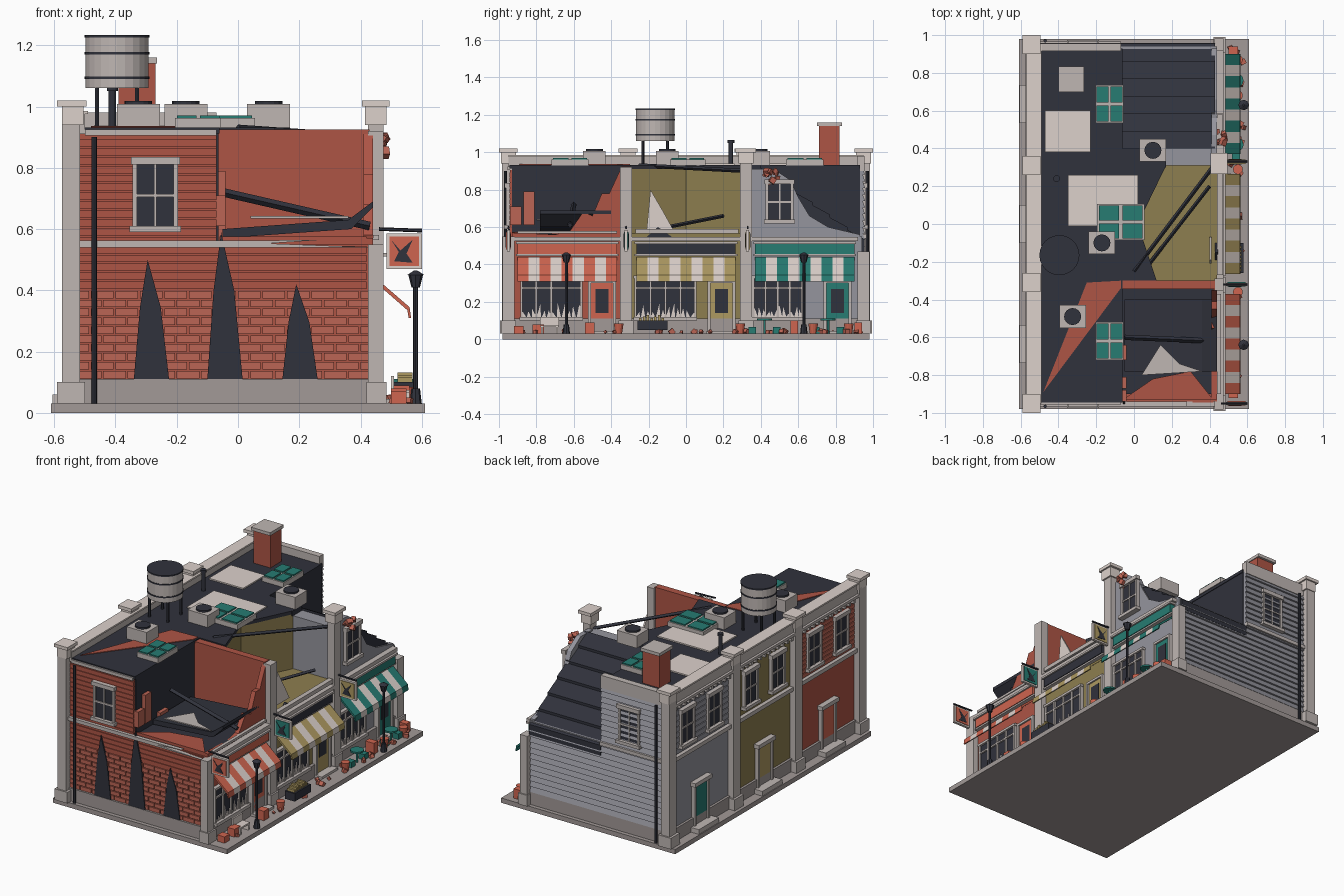
import bpy, bmesh, math, random
from mathutils import Vector, Matrix

if "Cube" in bpy.data.objects:
    bpy.data.objects.remove(bpy.data.objects["Cube"])
random.seed(4)
COL = dict(stone=(.52, .47, .45), dark=(.03, .032, .045), red=(.42, .09, .06), brick=(.50, .13, .09), olive=(.27, .21, .08),
           slate=(.30, .30, .34), teal=(.02, .20, .17), cream=(.72, .64, .60), pave=(.36, .32, .31), coral=(.62, .13, .08), gold=(.42, .32, .12))
MATS = {}
for k, c in COL.items():
    MATS[k] = bpy.data.materials.new(k)
    MATS[k].diffuse_color = (*c, 1)

def finish(name, mat, bm):
    bmesh.ops.recalc_face_normals(bm, faces=bm.faces)
    me = bpy.data.meshes.new(name)
    bm.to_mesh(me)
    bm.free()
    me.materials.append(MATS[mat])
    ob = bpy.data.objects.new(name, me)
    bpy.context.collection.objects.link(ob)
    return ob

def boxes(name, mat, items):
    bm = bmesh.new()
    for x0, x1, y0, y1, z0, z1 in items:
        m = Matrix.Translation(((x0+x1)/2, (y0+y1)/2, (z0+z1)/2)) @ Matrix.Diagonal((abs(x1-x0), abs(y1-y0), abs(z1-z0), 1))
        bmesh.ops.create_cube(bm, size=1, matrix=m)
    return finish(name, mat, bm)

def prisms(name, mat, axis, a, b, polys):
    place = {'x': lambda p, t: (t, *p), 'y': lambda p, t: (p[0], t, p[1]), 'z': lambda p, t: (*p, t)}[axis]
    bm = bmesh.new()
    for poly in polys:
        f = bm.faces.new([bm.verts.new(place(p, a)) for p in poly])
        r = bmesh.ops.extrude_face_region(bm, geom=[f])
        d = Vector(place((0, 0), b - a))
        bmesh.ops.translate(bm, vec=d, verts=[v for v in r['geom'] if isinstance(v, bmesh.types.BMVert)])
    return finish(name, mat, bm)

def tubes(name, mat, items, n=12):
    bm = bmesh.new()
    for p, q, r0, r1 in items:
        p, q = Vector(p), Vector(q)
        m = Matrix.Translation((p+q)/2) @ (q-p).to_track_quat('Z', 'Y').to_matrix().to_4x4()
        bmesh.ops.create_cone(bm, cap_ends=True, segments=n, radius1=r0, radius2=r1, depth=(q-p).length, matrix=m)
    return finish(name, mat, bm)

# wall coordinates: u along the wall, d outward from it
def on(face, u0, u1, d0, d1, z0, z1):
    return {'L': (-.535-d1, -.535-d0, u0, u1, z0, z1), 'R': (.44+d0, .44+d1, u0, u1, z0, z1),
            'F': (u0, u1, -.94-d1, -.94-d0, z0, z1), 'B': (u0, u1, .94+d0, .94+d1, z0, z1)}[face]

def sash_window(name, face, u, z0, z1, w):
    boxes(name + '_glass', 'dark', [on(face, u-w, u+w, 0, .012, z0, z1)])
    zm = (z0+z1)/2
    boxes(name + '_frame', 'stone', [on(face, u-w-.014, u-w, 0, .022, z0, z1), on(face, u+w, u+w+.014, 0, .022, z0, z1),
          on(face, u-w-.024, u+w+.024, 0, .034, z0-.02, z0), on(face, u-w-.02, u+w+.02, 0, .03, z1, z1+.025),
          on(face, u-w, u+w, 0, .018, zm-.005, zm+.005), on(face, u-.004, u+.004, 0, .017, z0, z1)])

# ground slab, plinth
boxes('pavement', 'pave', [(-.61, .61, -.98, .98, 0, .03)])
boxes('plinth', 'pave', [(-.55, .46, -.955, .955, .03, .11)])

# unit bodies, lower storey and surviving upper storey
units = [('bakery', 'red', 'coral', -.94, -.33), ('bookshop', 'olive', 'gold', -.33, .33), ('cafe', 'slate', 'teal', .33, .94)]
for n, m, trim, y0, y1 in units:
    boxes(n + '_lower_body', m, [(-.535, .44, y0, y1, .03, .55)])
    boxes(n + '_upper_body', m, [(-.535, -.07, y0, y1, .55, .915)])
boxes('inner_soot_walls', 'dark', [(-.07, -.064, -.93, -.34, .55, .92), (-.07, -.064, .4, .93, .55, .92)])
boxes('burnt_floor', 'dark', [(-.06, .42, -.9, -.34, .55, .562)])
boxes('bakery_party_wall', 'red', [(-.24, .43, -.345, -.30, .55, .925)])
boxes('cafe_party_wall', 'slate', [(-.07, .43, .31, .40, .55, .90)])
hole = [(-.07, -.3), (.12, -.3), (.02, 0), (.17, .31), (-.07, .31)]
prisms('bookshop_broken_wall', 'olive', 'z', .55, .91, [hole])
boxes('bookshop_floor', 'olive', [(-.07, .44, -.3, .31, .55, .565)])

# roof deck
boxes('roof_deck', 'dark', [(-.5, -.06, -.945, .93, .912, .932), (-.07, .17, .30, .40, .90, .932)])
prisms('roof_deck_bookshop', 'dark', 'z', .91, .932, [hole])
prisms('exposed_roof_patch', 'red', 'z', .93, .936, [[(-.48, -.89), (-.07, -.34), (-.07, -.30), (-.25, -.31)]])
steps = []
for i in range(6):
    y, z = .40 + i*.0925, .915 - i*.066
    steps += [(y, z), (y+.0925, z-.05)]
prisms('collapsed_roof', 'dark', 'x', -.07, .43, [steps + [(.955, .47), (.94, .47), (.40, .55)]])
tubes('fallen_beams', 'dark', [((0, -.25, .93), (.43, .32, .90), .011, .011), ((-.05, -.6, .72), (.43, -.62, .61), .014, .014),
      ((.05, -.25, .57), (.4, .2, .66), .01, .01)], 4)
prisms('fallen_roof_slab', 'dark', 'y', -.78, -.40, [[(-.05, .57), (.37, .60), (.44, .67), (.44, .69), (.36, .63), (-.05, .6)]])
prisms('fallen_ceiling_shard', 'stone', 'z', .635, .642, [[(.04, -.80), (.14, -.64), (.24, -.74), (.36, -.78)]])
prisms('floor_rubble', 'red', 'z', .55, .575, [[(-.06, -.93), (.42, -.93), (.3, -.78), (.1, -.82)]])
boxes('broken_brick_stubs', 'brick', [(-.07, -.04, -.94, -.88, .61, .71), (-.07, -.04, -.87, -.81, .61, .79), (-.07, -.04, -.72, -.64, .56, .62)])

# remains of the street front's upper storey
prisms('bakery_front_remains', 'red', 'x', .41, .44, [[(-.93, .53), (-.93, .57), (-.7, .56), (-.62, .58), (-.55, .68), (-.5, .66), (-.45, .78), (-.41, .78), (-.35, .91), (-.35, .53)]])
prisms('cafe_front_remains', 'slate', 'x', .41, .44, [[(.35, .53), (.35, .91), (.47, .91), (.56, .85), (.6, .76), (.66, .66), (.76, .6), (.93, .56), (.93, .53)]])
prisms('bookshop_plaster_shard', 'cream', 'x', .40, .41, [[(-.21, .59), (-.19, .80), (-.12, .68), (-.07, .59)]])
prisms('bookshop_soot_shard', 'dark', 'x', .43, .445, [[(-.23, .53), (-.15, .6), (-.05, .53)]])
sash_window('cafe_upper_window', 'R', .50, .64, .83, .06)

# stone corner piers with caps
piers, caps = [], []
for y in (-.95, -.31, .31, .95):
    piers += [(-.575, -.515, y-.035, y+.035, .03, .95), (-.59, -.50, y-.045, y+.045, .03, .1)]
    caps += [(-.575, -.505, y-.04, y+.04, .94, 1.0), (-.59, -.495, y-.05, y+.05, 1.0, 1.02)]
for y, top in ((-.95, .55), (-.32, .92), (.32, .95), (.95, .47)):
    piers += [(.425, .475, y-.032, y+.032, .03, top), (.42, .485, y-.04, y+.04, .03, .1)]
caps += [(.415, .485, .28, .36, .94, 1.0), (.405, .495, .265, .375, 1.0, 1.02)]
boxes('pier_shafts', 'stone', piers)
boxes('pier_caps', 'cream', caps)

# parapets, cornice and belt courses
boxes('parapets', 'stone', [(-.56, -.50, -.95, .95, .91, .98), (-.5, -.07, .915, .955, .9, .98), (-.5, -.07, -.955, -.93, .905, .925)])
boxes('coping', 'cream', [(-.57, -.49, -.95, .95, .975, .985)])
boxes('belt_courses', 'stone', [on('L', -.94, .94, 0, .025, .54, .565), on('F', -.53, 0, 0, .025, .54, .562), on('B', -.53, -.07, 0, .025, .54, .562),
      on('R', -.92, .92, 0, .035, .525, .548), on('R', -.9, -.37, 0, .02, .565, .58), on('R', -.27, .28, 0, .03, .565, .59)])
prisms('splintered_course', 'stone', 'y', -.965, -.94, [[(0, .54), (0, .562), (.28, .565), (.1, .553), (.44, .54)]])
boxes('cornice', 'stone', [on('L', -.94, .94, 0, .04, .895, .912)] + [on('L', y, y+.016, 0, .03, .865, .9)
      for y in [-.89+.0445*i for i in range(41)] if abs(abs(y)-.31) > .04])

# brick and clapboard relief
bricks = []
for r in range(10):
    x = -.52 - (r % 2)*.04
    while x < .42:
        bricks.append(on('F', max(x, -.52), min(x+.074, .425), 0, .008, .113+r*.029, .137+r*.029))
        x += .08
boxes('side_bricks', 'brick', bricks)
boxes('upper_brick_courses', 'red', [on('F', -.52, .42 if z < .53 else -.07, 0, .005, z, z+.024) for z in [.405+.029*i for i in range(17)]])
boxes('rear_brick_courses', 'brick', [on('L', -.91, -.35, 0, .008, .57+i*.028, .593+i*.028) for i in range(11)])
lap = []
for i in range(23):
    z = .11 + i*.035
    lap.append([(.94, z), (.957, z), (.945, z+.035), (.94, z+.035)])
prisms('end_clapboards_low', 'slate', 'x', -.52, .43, lap[:12])
prisms('end_clapboards_high', 'slate', 'x', -.52, -.07, lap[12:])
boxes('rear_clapboards', 'slate', [on('L', .35, .91, 0, .007, .57+i*.035, .60+i*.035) for i in range(9)])

# soot scars on the brick side
prisms('soot_scars', 'dark', 'y', -.953, -.94, [[(c-.055, .11), (c-.04+.005, .11+.6*h), (c-.01, .11+h), (c+.033, .11+.6*h), (c+.06, .11)]
       for c, h in ((-.285, .39), (-.045, .48), (.2, .31))])

# windows and doors on the plain sides
sash_window('brick_side_window', 'F', -.27, .61, .81, .06)
sash_window('clapboard_side_window', 'B', -.27, .61, .81, .06)
for n, m, trim, y0, y1 in units:
    c = (y0+y1)/2
    for s in (-1, 1):
        sash_window(n + '_rear_window', 'L', c+s*.135, .62, .82, .055)
    boxes(n + '_rear_door', trim, [on('L', c-.06, c+.06, 0, .015, .06, .31)])
    boxes(n + '_rear_door_frame', 'stone', [on('L', c-.075, c-.06, 0, .025, .03, .31), on('L', c+.06, c+.075, 0, .025, .03, .31),
          on('L', c-.085, c+.085, 0, .035, .31, .335), on('L', c-.1, c+.1, 0, .07, .03, .06)])
tubes('drainpipes', 'dark', [((-.47, -.965, .03), (-.47, -.965, .9), .009, .009), ((-.47, .97, .03), (-.47, .97, .9), .009, .009)], 8)

# shopfronts: window bays, doors, sign boards, striped awnings, hanging signs
fronts = [('bakery', 'coral', -.88, -.56, -.45, -.635), ('bookshop', 'gold', -.27, .05, .19, 0), ('cafe', 'teal', .36, .62, .81, .635)]
for n, m, w0, w1, dc, c in fronts:
    boxes(n + '_shop_glass', 'dark', [on('R', w0, w1, 0, .012, .12, .325)])
    bars = [on('R', w0+(w1-w0)*i/4-.006, w0+(w1-w0)*i/4+.006, 0, .022, .11, .33) for i in range(5)]
    boxes(n + '_shop_frame', 'stone', bars + [on('R', w0-.01, w1+.01, 0, .035, .1, .12), on('R', w0, w1, 0, .022, .27, .28), on('R', w0-.01, w1+.01, 0, .025, .325, .34)])
    shards = []
    for i in range(12):
        y = w0 + (w1-w0)*(i+.1)/12
        shards.append([(y, .12), (y+.022, .12), (y+random.uniform(0, .02), random.uniform(.14, .2))])
    prisms(n + '_glass_shards', 'cream', 'x', .452, .456, shards)
    boxes(n + '_door', m, [on('R', dc-.06, dc+.06, 0, .02, .035, .3)])
    boxes(n + '_door_glass', 'dark', [on('R', dc-.035, dc+.035, .02, .023, .14, .27)])
    boxes(n + '_door_frame', 'stone', [on('R', dc+s*.067-.008, dc+s*.067+.008, 0, .03, .03, .31) for s in (-1, 1)]
          + [on('R', dc-.075, dc+.075, 0, .03, .3, .315), on('R', dc-.08, dc+.08, 0, .07, .03, .045)])
    boxes(n + '_sign_board', 'dark' if n == 'bookshop' else m, [on('R', c-.265, c+.265, 0, .035, .455, .51)])
    boxes(n + '_sign_trim', 'stone', [on('R', c-.275, c+.275, 0, .03, .445, .455), on('R', c-.275, c+.275, 0, .045, .51, .522)])
    w = .53/9
    for mat, k in ((m, 0), ('cream', 1)):
        bm = [[(.45, .44), (.56, .345), (.565, .31), (.557, .31), (.553, .335), (.45, .425)]]
        for i in range(k, 9, 2):
            prisms(f'{n}_awning_stripe', mat, 'y', c-.265+i*w, c-.265+(i+1)*w, bm)
for y, m in ((-.95, 'coral'), (-.32, 'teal'), (.33, 'gold')):
    boxes('hanging_sign_frame', 'cream', [(.485, .6, y-.008, y+.008, .47, .585)])
    boxes('hanging_sign_panel', m, [(.495, .59, y-.012, y+.012, .48, .575)])
    prisms('hanging_sign_scar', 'dark', 'y', y-.014, y+.014, [[(.5, .565), (.53, .53), (.57, .565), (.55, .52), (.57, .49), (.51, .495), (.525, .525)]])
    tubes('hanging_sign_bracket', 'dark', [((.46, y, .6), (.6, y, .595), .006, .006)], 6)

# street lamps
for y in (-.64, .63):
    tubes('street_lamp', 'dark', [((.58, y, .03), (.58, y, .08), .02, .014), ((.58, y, .08), (.58, y, .41), .008, .008),
          ((.58, y, .41), (.58, y, .45), .014, .024), ((.58, y, .45), (.58, y, .465), .028, .005)], 8)

# pavement furniture and debris
boxes('book_cart', 'dark', [(.51, .58, -.26, -.1, .05, .1)])
boxes('cart_books', 'gold', [(.52, .57, -.25+i*.02, -.237+i*.02, .1, .115+.008*(i % 3)) for i in range(7)])
boxes('crates', 'coral', [(.5, .55, -.82, -.76, .03, .08), (.51, .56, -.54, -.49, .03, .09), (.5, .56, .56, .6, .03, .1), (.5, .55, .9, .94, .03, .09), (.5, .55, -.92, -.87, .03, .07)])
boxes('bench', 'cream', [(.5, .56, -.78, -.68, .065, .075), (.5, .51, -.78, -.68, .07, .12), (.5, .56, -.775, -.765, .03, .07), (.5, .56, -.695, -.685, .03, .07)])
for y in (.42, .76):
    tubes('cafe_table', 'teal', [((.54, y, .03), (.54, y, .1), .006, .006), ((.54, y, .1), (.54, y, .11), .04, .04)])
    boxes('cafe_chairs', 'teal', [(.52, .56, y+s*.065-.02, y+s*.065+.02, .03, .065) for s in (-1, 1)])
tubes('planters', 'coral', [((.55, y, .03), (.55, y, .085), .018, .026) for y in (-.36, .29, .87, .68)])
bm = bmesh.new()
for i in range(45):
    p = Vector((random.uniform(.49, .58), random.uniform(-.93, .93), .04))
    if i > 32:
        p = Vector((random.uniform(.43, .48), random.uniform(.4, .5), random.uniform(.84, .9)))
    m = Matrix.Translation(p) @ Matrix.Rotation(random.random()*3, 4, 'Z') @ Matrix.Rotation(random.random(), 4, 'X')
    bmesh.ops.create_cube(bm, size=random.uniform(.012, .03), matrix=m)
finish('debris', 'brick', bm)

# roof fittings
boxes('chimney', 'red', [(-.39, -.27, .71, .82, .92, 1.14)])
boxes('chimney_cap', 'stone', [(-.4, -.265, .7, .835, 1.14, 1.16)])
boxes('roof_patches', 'cream', [(-.47, -.23, .38, .6, .93, .94), (-.35, .02, -.01, .26, .93, .94)])
for x, y, a, b in ((-.13, .635, .075, .1), (-.13, -.62, .075, .1), (-.07, .01, .125, .095)):
    boxes('skylight_curb', 'stone', [(x-a, x+a, y-b, y+b, .93, .962)])
    boxes('skylight_glass', 'teal', [(x+s*a/2-a*.42, x+s*a/2+a*.42, y+t*b/2-b*.42, y+t*b/2+b*.42, .955, .97) for s in (-1, 1) for t in (-1, 1)])
for x, y in ((-.17, -.10), (-.325, -.49), (.10, .39)):
    boxes('air_unit', 'stone', [(x-.07, x+.07, y-.06, y+.06, .93, 1.008)])
    tubes('air_unit_fan', 'dark', [((x, y, 1.0), (x, y, 1.018), .045, .045)], 16)
tubes('vent_pipe', 'dark', [((-.41, .24, .93), (-.41, .24, 1.06), .012, .012), ((-.41, .24, 1.05), (-.41, .24, 1.065), .018, .018)])
tx, ty = -.395, -.165
tank = tubes('water_tank', 'stone', [((tx, ty, 1.06), (tx, ty, 1.225), .103, .103)], 24)
tubes('water_tank_bands', 'dark', [((tx, ty, z), (tx, ty, z+.008), .106, .106) for z in (1.09, 1.17, 1.225)], 24)
tubes('water_tank_legs', 'dark', [((tx+s*.065, ty+t*.065, .93), (tx+s*.065, ty+t*.065, 1.07), .008, .008) for s in (-1, 1) for t in (-1, 1)], 6)

for m in bpy.data.materials:
    if m.users and not m.is_grease_pencil:
        m.use_nodes = True
        m.node_tree.nodes["Principled BSDF"].inputs["Base Color"].default_value = m.diffuse_color
